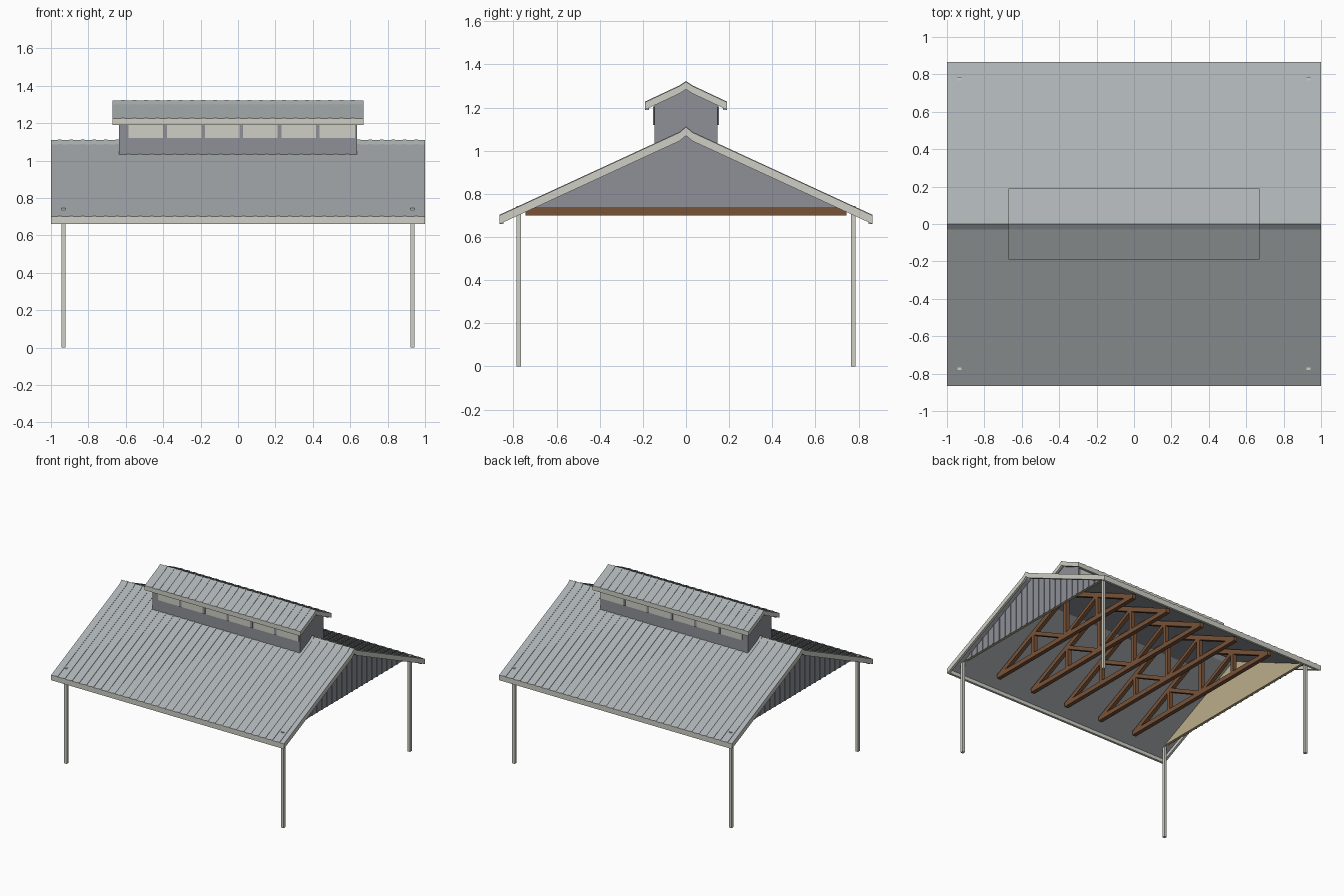
import bpy, bmesh
from math import hypot
from mathutils import Vector

cube = bpy.data.objects.get("Cube")
if cube:
    bpy.data.objects.remove(cube, do_unlink=True)


def material(name, rgb):
    m = bpy.data.materials.new(name)
    m.use_nodes = True
    m.diffuse_color = (*rgb, 1)
    m.node_tree.nodes["Principled BSDF"].inputs["Base Color"].default_value = (*rgb, 1)
    return m


ROOF = material("roof grey", (0.41, 0.44, 0.45))
TRIM = material("pale trim", (0.62, 0.62, 0.56))
WALL = material("wall blue grey", (0.27, 0.28, 0.31))
WOOD = material("timber brown", (0.19, 0.085, 0.04))
PLY = material("plywood beige", (0.50, 0.42, 0.26))


def build(name, prisms, mats, rule=None):
    """Extrude (y, z) outlines along x; each prism is (outline, x0, x1)."""
    bm = bmesh.new()
    for outline, x0, x1 in prisms:
        a = [bm.verts.new((x0, y, z)) for y, z in outline]
        b = [bm.verts.new((x1, y, z)) for y, z in outline]
        bm.faces.new(a)
        bm.faces.new(b[::-1])
        for i in range(len(a)):
            j = (i + 1) % len(a)
            bm.faces.new((a[i], b[i], b[j], a[j]))
    bmesh.ops.recalc_face_normals(bm, faces=bm.faces)
    bm.normal_update()
    if rule:
        for f in bm.faces:
            f.material_index = rule(f.normal)
    mesh = bpy.data.meshes.new(name)
    bm.to_mesh(mesh)
    bm.free()
    for m in mats:
        mesh.materials.append(m)
    ob = bpy.data.objects.new(name, mesh)
    bpy.context.collection.objects.link(ob)
    return ob


def rect(y0, y1, z0, z1):
    return [(y0, z0), (y1, z0), (y1, z1), (y0, z1)]


def beam(p, q, w):
    """Outline of a straight member from p to q."""
    d = Vector(q) - Vector(p)
    n = Vector((-d.y, d.x)) / hypot(*d) * w / 2
    return [tuple(Vector(v) + s * n) for v, s in ((p, 1), (q, 1), (q, -1), (p, -1))]


class Gable:
    """Roof cross-section with a steeper cap beside the ridge."""

    def __init__(self, ridge, cap, half, eave):
        self.ridge, self.cap, self.half, self.eave = ridge, cap, half, eave
        self.k = 0.03

    def top(self, y):
        y = abs(y)
        if y < self.k:
            return self.ridge + (self.cap - self.ridge) * y / self.k
        return self.cap + (self.eave - self.cap) * (y - self.k) / (self.half - self.k)

    def band(self, hi, lo):
        ys = (-self.half, -self.k, 0, self.k, self.half)
        return [(y, self.top(y) + hi) for y in ys] + [(y, self.top(y) + lo) for y in ys[::-1]]

    def roof(self, name, length, depth):
        sheet, board = 0.012, 0.018
        build(name + "_sheet", [(self.band(0, -sheet), -length, length)], [ROOF, TRIM],
              lambda n: 1 if abs(n.z) < 0.1 else 0)
        n = int(2 * length / 0.0615)
        ribs = [(i - (n - 1) / 2) * 0.0615 for i in range(n)]
        build(name + "_ribs", [(self.band(0.003, -0.001), x - 0.01, x + 0.01) for x in ribs], [ROOF])
        rake = self.band(-sheet, -depth)
        build(name + "_rake_boards",
              [(rake, s * (length - board), s * length) for s in (-1, 1)], [TRIM])
        h, e = self.half, self.eave
        build(name + "_eave_boards",
              [(rect(s * (h - board), s * h, e - depth, e - sheet), -length + board, length - board)
               for s in (-1, 1)], [TRIM])


# Main roof and the raised monitor roof
main = Gable(1.11, 1.085, 0.865, 0.70)
upper = Gable(1.32, 1.30, 0.19, 1.225)
main.roof("main_roof", 1.0, 0.04)
upper.roof("monitor_roof", 0.67, 0.035)

# Posts
build("posts", [(rect(y - 0.011, y + 0.011, 0, 0.745), x - 0.011, x + 0.011)
                for x in (-0.932, 0.932) for y in (-0.775, 0.775)], [TRIM])

# Gable end walls: clad outside, boarded inside
gap = 0.013
base = 0.735
foot = 0.755
outline = [(-foot, base), (foot, base), (main.k, main.cap - gap),
           (0, main.ridge - gap), (-main.k, main.cap - gap)]
for side, s in (("left", 1), ("right", -1)):
    build(side + "_gable_wall", [(outline, s * 0.915, s * 0.935)], [WALL, PLY],
          lambda n: 1 if n.x * s < -0.5 or n.z < -0.5 else 0)
    ribs = []
    for i in range(-11, 12):
        y = i * 0.0615
        a, b = y - 0.006, y + 0.006
        ribs.append(([(a, base), (b, base), (b, main.top(b) - gap), (a, main.top(a) - gap)],
                     s * 0.934, s * 0.940))
    build(side + "_gable_ribs", ribs, [WALL])

# Timber trusses
low = 0.718
members = [rect(-0.745, 0.745, 0.70, 0.735), beam((0, low), (0, 1.07), 0.03)]
for s in (-1, 1):
    mid = (s * 0.35, main.top(0.35) - 0.04)
    members += [beam((s * 0.73, low), (0, main.ridge - 0.045), 0.034),
                beam((0, low), mid, 0.028),
                beam((s * 0.35, low), mid, 0.028)]
for i in range(5):
    x = (i - 2) * 0.3125
    build("truss_%d" % (i + 1),
          [(m, x - 0.016 + 0.001 * (j > 0), x + 0.016 - 0.001 * (j > 0))
           for j, m in enumerate(members)], [WOOD])

# Monitor walls, window panes and mullions
w = 0.145
build("monitor_walls", [([(-w, 1.02), (w, 1.02), (w, upper.top(w) - gap),
                          (0, upper.ridge - 0.02), (-w, upper.top(w) - gap)],
                         -0.635, 0.635)], [WALL])
panes, mullions = [], []
for s in (-1, 1):
    panes.append((rect(s * w, s * (w + 0.004), 1.12, 1.205), -0.585, 0.625))
    mullions += [(rect(s * w, s * (w + 0.008), 1.12, 1.205), x - 0.01, x + 0.01)
                 for x in [-0.39 + 0.204 * i for i in range(5)]]
build("monitor_windows", panes, [TRIM])
build("monitor_mullions", mullions, [WALL])
